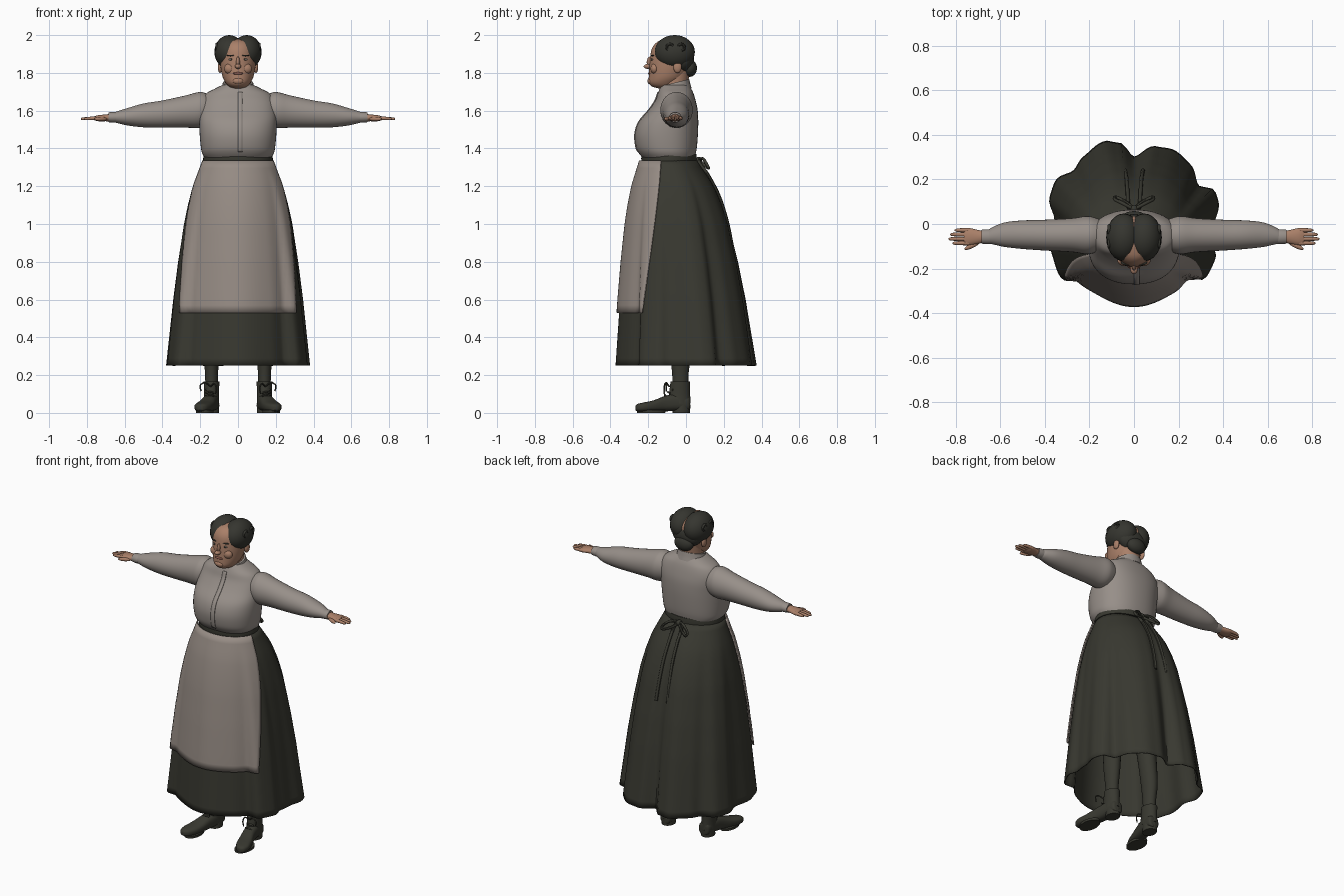
import bpy, bmesh, math
from mathutils import Matrix, Vector

if "Cube" in bpy.data.objects:
    bpy.data.objects.remove(bpy.data.objects["Cube"])


def material(name, r, g, b):
    m = bpy.data.materials.new(name)
    m.diffuse_color = (r, g, b, 1)
    m.use_nodes = True
    m.node_tree.nodes["Principled BSDF"].inputs["Base Color"].default_value = m.diffuse_color
    return m


DARK = material("dark_olive_cloth", 0.040, 0.040, 0.030)
HAIR = material("dark_hair", 0.036, 0.036, 0.029)
BLOUSE = material("grey_beige_blouse", 0.31, 0.275, 0.25)
APRON = material("apron_linen", 0.31, 0.265, 0.235)
SKIN = material("skin", 0.40, 0.215, 0.14)
LIPS = material("lips", 0.27, 0.11, 0.08)
EYES = material("eye_white", 0.36, 0.30, 0.25)


def finish(name, bm, mat, mirror=False):
    """Turn a bmesh into an object, plus a mirrored twin when asked."""
    for side in ((1, -1) if mirror else (1,)):
        b = bm.copy()
        b.transform(Matrix.Diagonal((side, 1, 1, 1)))
        bmesh.ops.recalc_face_normals(b, faces=b.faces)
        label = name + ("" if not mirror else "_left" if side > 0 else "_right")
        me = bpy.data.meshes.new(label)
        b.to_mesh(me)
        b.free()
        me.materials.append(mat)
        ob = bpy.data.objects.new(label, me)
        bpy.context.collection.objects.link(ob)
    bm.free()
    return ob


def grid(rows, closed, caps):
    bm = bmesh.new()
    vs = [[bm.verts.new(p) for p in row] for row in rows]
    n = len(rows[0])
    for a, b in zip(vs, vs[1:]):
        for i in range(n if closed else n - 1):
            j = (i + 1) % n
            bm.faces.new((a[i], a[j], b[j], b[i]))
    if caps:
        bm.faces.new(vs[0])
        bm.faces.new(vs[-1])
    return bm


def spline(rows, sub):
    """Catmull-Rom interpolation of parameter tuples."""
    out, last = [], len(rows) - 1
    for i in range(last):
        a, b, c, d = (rows[max(0, min(last, i + k))] for k in (-1, 0, 1, 2))
        for s in range(sub):
            t = s / sub
            out.append([0.5 * (2 * q + (r - p) * t + (2 * p - 5 * q + 4 * r - w) * t * t
                               + (3 * q - p - 3 * r + w) * t ** 3)
                        for p, q, r, w in zip(a, b, c, d)])
    return out + [list(rows[-1])]


def loft(name, rings, mat, axis="z", n=32, e=2.0, sub=4, mirror=False, tilt=0.0, caps=True):
    """Rings are (position on axis, centre u, centre v, radius u, radius v)."""
    rows = []
    for t, cu, cv, ru, rv in spline(rings, sub):
        row = []
        for i in range(n):
            a = 2 * math.pi * i / n
            c, s = math.cos(a), math.sin(a)
            u = cu + ru * math.copysign(abs(c) ** (2 / e), c)
            v = cv + rv * math.copysign(abs(s) ** (2 / e), s)
            x, y, z = {"z": (u, v, t), "x": (t, u, v), "y": (u, t, v)}[axis]
            row.append((x, y, z + tilt * (y + 0.06)))
        rows.append(row)
    return finish(name, grid(rows, True, caps), mat, mirror)


def fb(z, front, back, rx):
    """Horizontal ring from its front and back depth."""
    return (z, 0, (front + back) / 2, rx, (back - front) / 2)


def ball(name, c, r, mat, mirror=False, rot=0.0):
    bm = bmesh.new()
    bmesh.ops.create_uvsphere(bm, u_segments=24, v_segments=16, radius=1)
    bm.transform(Matrix.Translation(c) @ Matrix.Rotation(rot, 4, "Z") @ Matrix.Diagonal((*r, 1)))
    return finish(name, bm, mat, mirror)


def cord(name, pts, r, mat, mirror=False):
    """Round cord along a smooth path."""
    path = [Vector(p) for p in spline(pts, 5)]
    rows = []
    for i, p in enumerate(path):
        d = (path[min(i + 1, len(path) - 1)] - path[max(i - 1, 0)]).normalized()
        u = d.cross(Vector((0.3, 0.9, 0.31))).normalized()
        v = d.cross(u)
        rows.append([p + r * (u * math.cos(k * math.pi / 4) + v * math.sin(k * math.pi / 4))
                     for k in range(8)])
    return finish(name, grid(rows, True, True), mat, mirror)


# Skirt: waist ellipse blended into a wavy hem
HEM = [(0, .36), (15, .39), (22, .39), (31, .335), (47, .366), (61, .375), (74, .36), (90, .30),
       (101, .37), (110, .393), (127, .376), (138, .36), (151, .40), (162, .395), (177, .355),
       (200, .39), (217, .405), (226, .36), (240, .355), (270, .37), (300, .355), (314, .345),
       (323, .40), (337, .395), (347, .36), (360, .36)]
FLARE = [(1.34, 0), (1.25, .2), (1.2, .31), (1.1, .45), (1.0, .56), (.8, .71), (.6, .83), (.25, 1)]


def table(tab, x):
    for (a, p), (b, q) in zip(tab, tab[1:]):
        if min(a, b) <= x <= max(a, b):
            return p, q, (x - a) / (b - a)


def skirt_point(deg, z, off=0.0):
    p, q, t = table(HEM, deg % 360)
    wavy = p + (q - p) * (1 - math.cos(math.pi * t)) / 2
    p, q, t = table(FLARE, z)
    w = p + (q - p) * t
    r = 0.37 + (wavy - 0.37) * w
    c, s = math.cos(math.radians(deg)), math.sin(math.radians(deg))
    x = .178 * c * (1 - w) + r * c * w
    y = (-.09 + .14 * s) * (1 - w) + r * s * w
    return (x + off * c, y + off * s, z)


def solid(ob, thick):
    m = ob.modifiers.new("thickness", "SOLIDIFY")
    m.thickness, m.offset = thick, 0


levels = [1.34 - 1.09 * i / 28 for i in range(29)]
levels[-1] = .25
solid(finish("skirt", grid([[skirt_point(k * 3, z) for k in range(120)] for z in levels],
                           True, False), DARK), .006)

# Apron draped over the skirt front
rows = []
for i in range(21):
    z = 1.335 - .805 * i / 20
    half = 74 - 20 * (i / 20) ** 0.8
    rows.append([skirt_point(270 + half * k / 20, z, .013) for k in range(-20, 21)])
solid(finish("apron", grid(rows, False, False), APRON), .008)

# Waistband, bow and hanging ties
loft("waistband", [(1.325, 0, -.09, .184, .146), (1.348, 0, -.09, .184, .147),
                   (1.37, 0, -.09, .182, .145)], DARK, n=48, sub=2)
ball("bow_knot", (0, .068, 1.338), (.018, .018, .018), DARK)
cord("bow_loop", [(0, .065, 1.34), (.045, .09, 1.345), (.085, .11, 1.315), (.08, .12, 1.295),
                  (.04, .10, 1.31), (0, .07, 1.335)], .008, DARK, True)
ties = [skirt_point(90 - 5, z, .012) for z in (1.32, 1.25, 1.15, 1.05, .97, .9)]
cord("bow_tie", [(.006, .07, 1.335)] + [(.025 + .003 * i, p[1], p[2]) for i, p in enumerate(ties)],
     .009, DARK, True)

# Blouse body, placket, collar
torso = [fb(1.345, -.225, .045, .172), fb(1.375, -.25, .052, .19), fb(1.41, -.265, .058, .197),
         fb(1.475, -.27, .063, .203), fb(1.54, -.25, .065, .205), fb(1.60, -.20, .062, .203),
         fb(1.65, -.165, .052, .195), fb(1.69, -.15, .04, .17), fb(1.715, -.14, .028, .125),
         fb(1.735, -.13, .015, .085)]
loft("blouse_body", torso, BLOUSE, n=48, e=2.25)
fronts = [(r[0], r[2] - r[4]) for r in spline(torso, 4) if 1.38 < r[0] < 1.70]
solid(finish("placket", grid([[(x, y - .001, z) for x in (.0, .012, .025)] for z, y in fronts],
                             False, False), BLOUSE), .006)
loft("collar", [(1.695, 0, -.06, .098, .09), (1.72, 0, -.06, .088, .083),
                (1.748, 0, -.06, .08, .077)], BLOUSE, tilt=.25)

# Sleeves and cuffs
loft("sleeve", [(.15, -.05, 1.605, .07, .08), (.19, -.05, 1.605, .083, .093),
                (.22, -.05, 1.602, .085, .094), (.28, -.05, 1.595, .076, .085),
                (.40, -.05, 1.582, .069, .072), (.50, -.048, 1.575, .064, .063),
                (.58, -.048, 1.568, .055, .047), (.63, -.052, 1.566, .040, .034),
                (.655, -.057, 1.565, .030, .026)], BLOUSE, axis="x", mirror=True)
loft("cuff", [(.645, -.057, 1.565, .033, .028), (.665, -.057, 1.565, .033, .028),
              (.685, -.057, 1.565, .031, .026)], BLOUSE, axis="x", mirror=True, sub=2)

# Hands
loft("palm", [(.67, -.057, 1.563, .025, .02), (.70, -.058, 1.562, .031, .018),
              (.74, -.057, 1.560, .039, .016), (.762, -.057, 1.560, .036, .010)],
     SKIN, axis="x", mirror=True, n=20)
for k, (y, tip) in enumerate([(-.028, .805), (-.047, .825), (-.067, .832), (-.086, .815)]):
    loft("finger_%d" % (k + 1), [(.74, y, 1.560, .010, .011), (.78, y, 1.559, .009, .0095),
                                 (tip - .01, y, 1.557, .0075, .0075), (tip, y, 1.556, .003, .003)],
         SKIN, axis="x", mirror=True, n=10, sub=3)
ball("thumb", (.727, -.097, 1.556), (.038, .011, .011), SKIN, True, rot=-.45)

# Neck and head
loft("neck", [(1.66, 0, -.06, .075, .075), (1.73, 0, -.062, .068, .072),
              (1.84, 0, -.05, .07, .075)], SKIN)
loft("head", [fb(1.718, -.145, -.08, .025), fb(1.728, -.18, -.05, .048), fb(1.748, -.197, -.03, .066),
              fb(1.78, -.197, 0, .082), fb(1.83, -.194, .02, .092), fb(1.88, -.190, .032, .095),
              fb(1.93, -.180, .03, .092), fb(1.965, -.15, .0, .07), fb(1.98, -.10, -.04, .03)],
     SKIN, n=40)
ball("nose_tip", (0, -.202, 1.834), (.017, .022, .013), SKIN)
ball("nose_bridge", (0, -.190, 1.856), (.010, .018, .030), SKIN)
ball("cheek", (.042, -.166, 1.822), (.032, .022, .028), SKIN, True)
ball("chin", (0, -.188, 1.757), (.028, .016, .018), SKIN)
ball("ear", (.095, -.045, 1.83), (.012, .022, .030), SKIN, True)
ball("mouth", (0, -.193, 1.797), (.027, .008, .007), LIPS)
ball("eye", (.036, -.179, 1.871), (.014, .006, .006), EYES, True)
ball("iris", (.036, -.1815, 1.871), (.006, .005, .0055), HAIR, True)
ball("eyebrow", (.038, -.178, 1.892), (.022, .007, .004), HAIR, True, rot=.2)

# Parted hair, side coils and low bun
ball("hair_half", (.046, -.06, 1.91), (.079, .107, .09), HAIR, True)
ball("hair_back", (0, -.015, 1.87), (.098, .058, .072), HAIR)
ball("hair_bun", (0, .020, 1.825), (.062, .038, .046), HAIR)
for k, y in enumerate((-.085, -.025)):
    ring = [(.112, y + .017 * math.cos(a * math.pi / 4), 1.935 + .017 * math.sin(a * math.pi / 4))
            for a in range(9)]
    cord("hair_coil_%d" % (k + 1), ring, .008, HAIR, True)

# Stockinged legs
loft("leg", [(.10, .14, -.03, .034, .042), (.20, .14, -.03, .034, .043), (.32, .14, -.03, .043, .055),
             (.50, .13, -.04, .052, .06), (.85, .11, -.06, .075, .08)], DARK, mirror=True, n=24)

# Ankle boots, toes turned slightly outward
loft("boot_foot", [(.022, .135, .045, .022, .03), (.01, .136, .05, .036, .038),
                   (-.05, .142, .056, .040, .045), (-.11, .154, .049, .040, .041),
                   (-.17, .172, .037, .045, .030), (-.22, .187, .031, .044, .025),
                   (-.255, .195, .028, .030, .020), (-.268, .198, .026, .012, .012)],
     DARK, axis="y", e=2.6, mirror=True)
loft("boot_shaft", [(.05, .14, -.035, .040, .060), (.10, .14, -.034, .039, .056),
                    (.165, .14, -.030, .042, .052)], DARK, mirror=True, n=28)
loft("boot_heel", [(0, .138, -.025, .038, .046), (.045, .138, -.022, .039, .046)],
     DARK, mirror=True, n=28, sub=1)
loft("boot_sole", [(0, .176, -.185, .046, .075), (.014, .176, -.185, .046, .076)],
     DARK, mirror=True, n=28, sub=1)
cord("lace_loop", [(.145, -.088, .14), (.175, -.105, .16), (.20, -.105, .145), (.195, -.105, .115)],
     .004, DARK, True)
cord("lace_end", [(.145, -.088, .14), (.125, -.11, .155), (.115, -.115, .13), (.12, -.115, .10)],
     .004, DARK, True)
for k in range(3):
    y, z = -.125 + .018 * k, .095 + .016 * k
    cord("lace_row_%d" % (k + 1), [(.128, y + .02, z - .006), (.148, y + .012, z), (.17, y + .02, z - .006)],
         .005, DARK, True)

# Smooth shading with sharp edges kept
bpy.ops.object.select_all(action="SELECT")
bpy.context.view_layer.objects.active = bpy.context.selected_objects[0]
bpy.ops.object.shade_smooth_by_angle(angle=math.radians(45))
